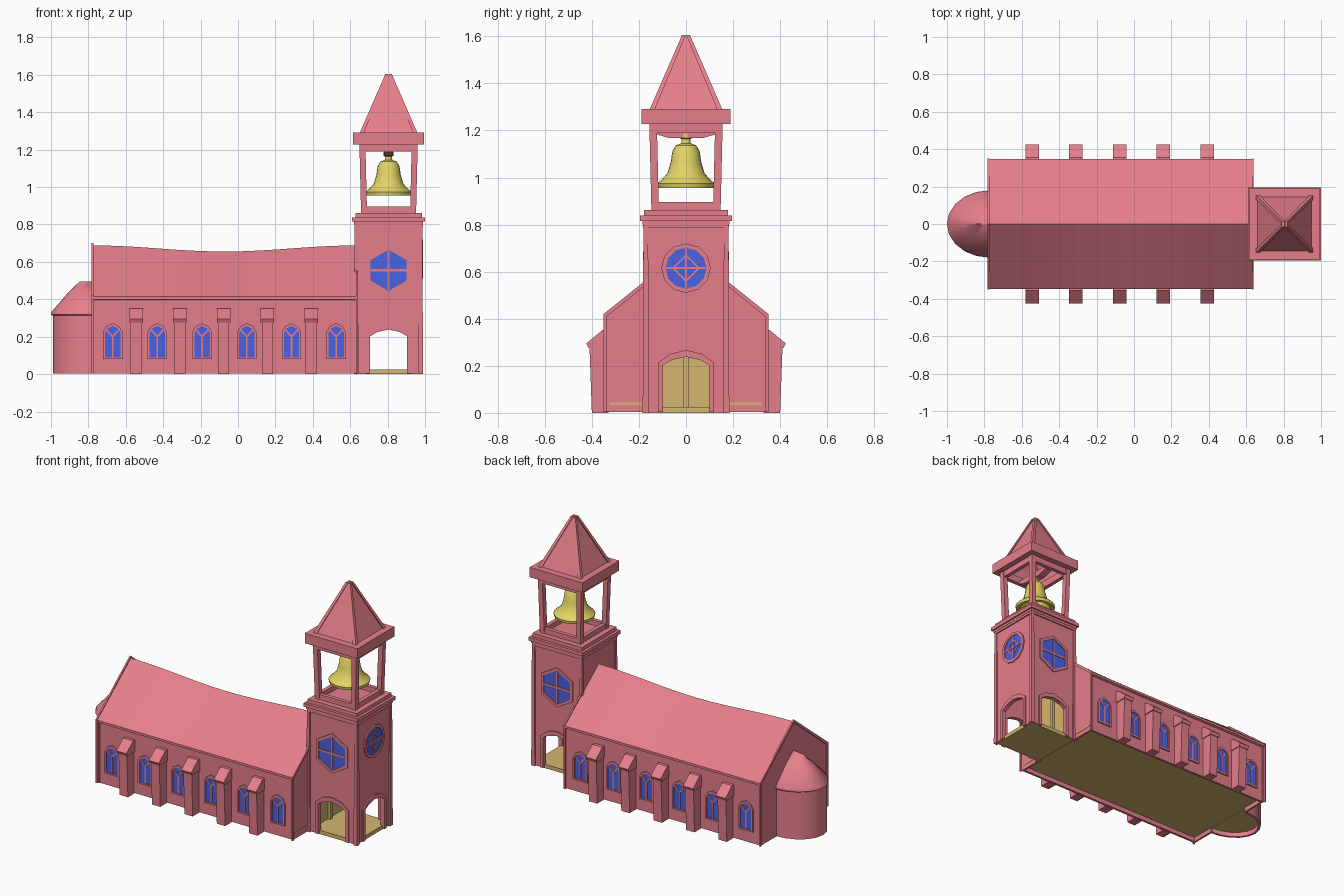
import bpy, bmesh, math
from mathutils import Vector

cube = bpy.data.objects.get("Cube")
if cube:
    bpy.data.objects.remove(cube)


def material(name, rgb):
    m = bpy.data.materials.new(name)
    m.use_nodes = True
    m.diffuse_color = (*rgb, 1)
    m.node_tree.nodes["Principled BSDF"].inputs["Base Color"].default_value = (*rgb, 1)
    return m


PINK = material("rose_plaster", (0.79, 0.212, 0.26))
BLUE = material("blue_glass", (0.07, 0.12, 0.77))
GOLD = material("bell_gold", (0.76, 0.66, 0.13))
WOOD = material("tan_wood", (0.66, 0.47, 0.16))


def finish(name, bm, mat, smooth=None):
    bmesh.ops.recalc_face_normals(bm, faces=bm.faces)
    mesh = bpy.data.meshes.new(name)
    bm.to_mesh(mesh)
    bm.free()
    mesh.materials.append(mat)
    ob = bpy.data.objects.new(name, mesh)
    bpy.context.collection.objects.link(ob)
    if smooth:
        bpy.ops.object.select_all(action='DESELECT')
        ob.select_set(True)
        bpy.context.view_layer.objects.active = ob
        bpy.ops.object.shade_smooth_by_angle(angle=math.radians(smooth))


def loft(bm, rings, closed=False):
    """Skin a list of equal-length rings of points, capped unless closed."""
    rows = [[bm.verts.new(p) for p in r] for r in rings]
    n = len(rows[0])
    pairs = list(zip(rows, rows[1:])) + ([(rows[-1], rows[0])] if closed else [])
    for a, b in pairs:
        for i in range(n):
            j = (i + 1) % n
            bm.faces.new((a[i], a[j], b[j], b[i]))
    if not closed:
        bm.faces.new(rows[0])
        bm.faces.new(rows[-1])


def square(cx, cy, z, h):
    return [(cx - h, cy - h, z), (cx + h, cy - h, z), (cx + h, cy + h, z), (cx - h, cy + h, z)]


def box(bm, lo, hi):
    loft(bm, [[(lo[0], lo[1], z), (hi[0], lo[1], z), (hi[0], hi[1], z), (lo[0], hi[1], z)]
              for z in (lo[2], hi[2])])


def wall_frame(x, y, side):
    """Map (u, height, outward depth) onto a wall facing the given side."""
    out = Vector(side)
    across = Vector((0, 0, 1)).cross(out)
    return lambda u, v, d: Vector((x, y, v)) + across * u + out * d


def plate(bm, f, pts, d0, d1):
    loft(bm, [[f(u, v, d) for u, v in pts] for d in (d0, d1)])


def band(bm, f, outer, inner, d0, d1):
    """Closed frame between two outlines."""
    loft(bm, [[f(u, v, d) for u, v in o] for o, d in
              ((outer, d0), (outer, d1), (inner, d1), (inner, d0))], closed=True)


def bar(bm, f, a, b, w, d):
    a, b = Vector(a), Vector(b)
    n = (b - a).orthogonal().normalized() * w / 2
    plate(bm, f, [a + n, b + n, b - n, a - n], 0, d)


def mirror(half):
    """Complete a right-hand outline whose last point is on the axis."""
    return half + [(-u, v) for u, v in reversed(half[:-1])]


def polygon(r, n, cz):
    return [(r * math.sin(math.tau * i / n), cz + r * math.cos(math.tau * i / n))
            for i in range(n)]


def notch(w):
    """Underside recess that leaves the floor raised."""
    return [(-w, 0.004), (-w, 0.04), (w, 0.04), (w, 0.004)]


FRONT, BACK, RIGHT, LEFT = (0, -1, 0), (0, 1, 0), (1, 0, 0), (-1, 0, 0)
TX, TH = 0.805, 0.175          # tower centre and half width
X0, X1 = -0.782, 0.64          # nave ends

# Nave: swept section with a sagging ridge
bm = bmesh.new()
section = []
for i in range(13):
    t = i / 12
    ridge = 0.688 - 0.033 * math.sin(math.pi * t) ** 2
    half = [(0.335, 0.004), (0.335, 0.395), (0.348, 0.4), (0.348, 0.415), (0, ridge)]
    section.append([(X0 + 0.008 + (X1 - X0 - 0.016) * t, u, v)
                    for u, v in mirror(half) + notch(0.32)])
loft(bm, section)
finish("nave", bm, PINK)

# Gable ends with raised rake and corner trim
bm = bmesh.new()
outer = mirror([(0.35, 0.004), (0.35, 0.42), (0, 0.7)])
inner = mirror([(0.338, 0.004), (0.338, 0.408), (0, 0.682)])
for x, side in ((X0 + 0.01, LEFT), (X1 - 0.01, RIGHT)):
    f = wall_frame(x, 0, side)
    plate(bm, f, inner + notch(0.165), -0.01, 0.003)
    plate(bm, f, outer + inner[::-1], 0, 0.01)
finish("gable_ends", bm, PINK)

# Buttresses
bm = bmesh.new()
shaft = [(0.33, 0), (0.4, 0), (0.41, 0.28), (0.33, 0.28)]
cap = [(0.33, 0.275), (0.414, 0.275), (0.424, 0.295), (0.355, 0.352), (0.33, 0.352)]
for k in range(5):
    cx = -0.545 + 0.234 * k
    for s in (-1, 1):
        for prof, w in ((shaft, 0.03), (cap, 0.036)):
            loft(bm, [[(cx + e * w, s * y, z) for y, z in prof] for e in (-1, 1)])
finish("buttresses", bm, PINK)

# Nave windows
frames, glass = bmesh.new(), bmesh.new()
w_out = mirror([(0.052, 0.08), (0.052, 0.225), (0.035, 0.255), (0, 0.272)])
w_in = mirror([(0.041, 0.09), (0.041, 0.221), (0.028, 0.244), (0, 0.257)])
for k in range(6):
    for side in (FRONT, BACK):
        f = wall_frame(-0.67 + 0.239 * k, 0.335 * side[1], side)
        band(frames, f, w_out, w_in, -0.005, 0.009)
        plate(glass, f, w_in, -0.004, 0.003)
        bar(frames, f, (0, 0.09), (0, 0.205), 0.009, 0.007)
        for s in (-1, 1):
            bar(frames, f, (0, 0.2), (s * 0.034, 0.238), 0.009, 0.007)

# Tower windows: six-sided on front and back, round on the entrance face
for side in (FRONT, BACK):
    f = wall_frame(TX, TH * side[1], side)
    band(frames, f, polygon(0.13, 6, 0.555), polygon(0.11, 6, 0.555), -0.005, 0.008)
    plate(glass, f, polygon(0.112, 6, 0.555), -0.004, 0.003)
    bar(frames, f, (0, 0.45), (0, 0.66), 0.009, 0.007)
    bar(frames, f, (-0.095, 0.555), (0.095, 0.555), 0.012, 0.007)
f = wall_frame(TX + TH, 0, RIGHT)
band(frames, f, polygon(0.105, 12, 0.615), polygon(0.087, 12, 0.615), -0.005, 0.008)
plate(glass, f, polygon(0.089, 12, 0.615), -0.004, 0.003)
band(frames, f, polygon(0.06, 4, 0.615), polygon(0.05, 4, 0.615), 0, 0.006)
bar(frames, f, (0, 0.53), (0, 0.70), 0.009, 0.007)
bar(frames, f, (-0.085, 0.615), (0.085, 0.615), 0.009, 0.007)
finish("window_frames", frames, PINK)
finish("window_glass", glass, BLUE)

# Apse: half-round wall and leaning half-cone roof
arc = [(math.sin(math.pi * i / 10), math.cos(math.pi * i / 10)) for i in range(11)]


def apse_ring(sx, sy, z):
    return [(X0 + 0.01 - 0.228 * s * sx, 0.18 * c * sy, z) for s, c in arc]


bm = bmesh.new()
loft(bm, [apse_ring(0.955, 0.96, z) + apse_ring(0.89, 0.88, z)[::-1] for z in (0.004, 0.32)])
finish("apse_wall", bm, PINK, 40)
bm = bmesh.new()
loft(bm, [apse_ring(0.96, 0.97, 0.312), apse_ring(1, 1, 0.318), apse_ring(0.98, 0.99, 0.335),
          apse_ring(0.62, 0.48, 0.43), apse_ring(0.33, 0.03, 0.495)])
finish("apse_roof", bm, PINK, 40)

# Wooden floors
bm = bmesh.new()
box(bm, (X0 + 0.015, -0.325, 0.034), (X1 - 0.005, 0.325, 0.044))
loft(bm, [apse_ring(0.92, 0.92, z) for z in (0.034, 0.044)])
loft(bm, [square(TX, 0, z, TH - 0.005) for z in (0, 0.025)])
finish("floors", bm, WOOD)

# Tower walls with arched openings and surrounds
bm = bmesh.new()
arch = mirror([(0.098, 0.004), (0.098, 0.203), (0.06, 0.225), (0, 0.238)])
hood = mirror([(0.12, 0.004), (0.12, 0.212), (0.07, 0.25), (0, 0.267)])
for side in (FRONT, BACK, RIGHT, LEFT):
    f = wall_frame(TX + TH * side[0], TH * side[1], side)
    h = TH if side[1] else TH - 0.02
    outline = [(h, 0.82), (-h, 0.82), (-h, 0.004)]
    if side == LEFT:
        plate(bm, f, outline + [(h, 0.004)], -0.02, 0)
    else:
        plate(bm, f, outline + arch[::-1] + [(h, 0.004)], -0.02, 0)
        plate(bm, f, hood + arch[::-1], -0.003, 0.008)
    plate(bm, f, [(-TH, 0.785), (TH, 0.785), (TH, 0.82), (-TH, 0.82)], -0.005, 0.008)
finish("tower_walls", bm, PINK)

# Tower corner strips, cornice, belfry rails, posts and eave
bm = bmesh.new()
for sx in (-1, 1):
    for sy in (-1, 1):
        cx, cy = TX + sx * 0.171, sy * 0.171
        loft(bm, [square(cx, cy, 0, 0.013), square(cx, cy, 0.82, 0.01)])
        loft(bm, [square(TX + sx * 0.131, sy * 0.131, 0.86, 0.016),
                  square(TX + sx * 0.14, sy * 0.14, 1.235, 0.016)])
for h, z0, z1 in ((0.185, 0.8, 0.815), (0.195, 0.815, 0.838), (0.178, 0.838, 0.862)):
    loft(bm, [square(TX, 0, z0, h), square(TX, 0, z1, h)])
for ho, hi, z0, z1 in ((0.143, 0.118, 0.86, 0.895), (0.152, 0.126, 1.19, 1.235),
                       (0.19, 0.135, 1.228, 1.292)):
    loft(bm, [square(TX, 0, z, h) for h, z in ((ho, z0), (ho, z1), (hi, z1), (hi, z0))],
         closed=True)
finish("tower_trim_and_belfry", bm, PINK)

# Spire with hip ribs
bm = bmesh.new()
loft(bm, [square(TX, 0, z, h) for h, z in
          ((0.148, 1.285), (0.012, 1.6), (0.006, 1.59), (0.138, 1.285))], closed=True)
for sx in (-1, 1):
    for sy in (-1, 1):
        loft(bm, [square(TX + sx * 0.144, sy * 0.144, 1.288, 0.011),
                  square(TX + sx * 0.009, sy * 0.009, 1.605, 0.008)])
finish("spire", bm, PINK)

# Yoke holding the bell
bm = bmesh.new()
yoke = [(-0.13, 1.205), (-0.13, 1.185), (-0.07, 1.167), (0.07, 1.167), (0.13, 1.185), (0.13, 1.205)]
loft(bm, [[(TX + e, y, z) for y, z in yoke] for e in (-0.024, 0.024)])
finish("bell_yoke", bm, PINK)

# Bell: turned profile with a hollow mouth, plus clapper
bm = bmesh.new()
profile = [(0.004, 1.1), (0.045, 1.09), (0.06, 1.02), (0.1, 0.955), (0.12, 0.955), (0.124, 0.974),
           (0.104, 0.99), (0.079, 1.018), (0.065, 1.065), (0.058, 1.112), (0.043, 1.137),
           (0.02, 1.145), (0.018, 1.163), (0.027, 1.168), (0.027, 1.188)]
loft(bm, [[(TX + r * math.cos(math.tau * i / 20), r * math.sin(math.tau * i / 20), z)
           for i in range(20)] for r, z in profile])
loft(bm, [square(TX, 0, 0.965, 0.014), square(TX, 0, 0.99, 0.014), square(TX, 0, 1.1, 0.004)])
finish("bell", bm, GOLD, 35)

# Inner wooden partition and door with centre batten
bm = bmesh.new()
f = wall_frame(TX - TH + 0.02, 0, RIGHT)
plate(bm, f, [(0.154, 0.02), (0.154, 0.5), (-0.154, 0.5), (-0.154, 0.02)], -0.005, 0.008)
bar(bm, f, (0, 0.02), (0, 0.5), 0.025, 0.025)
finish("inner_door", bm, WOOD)
